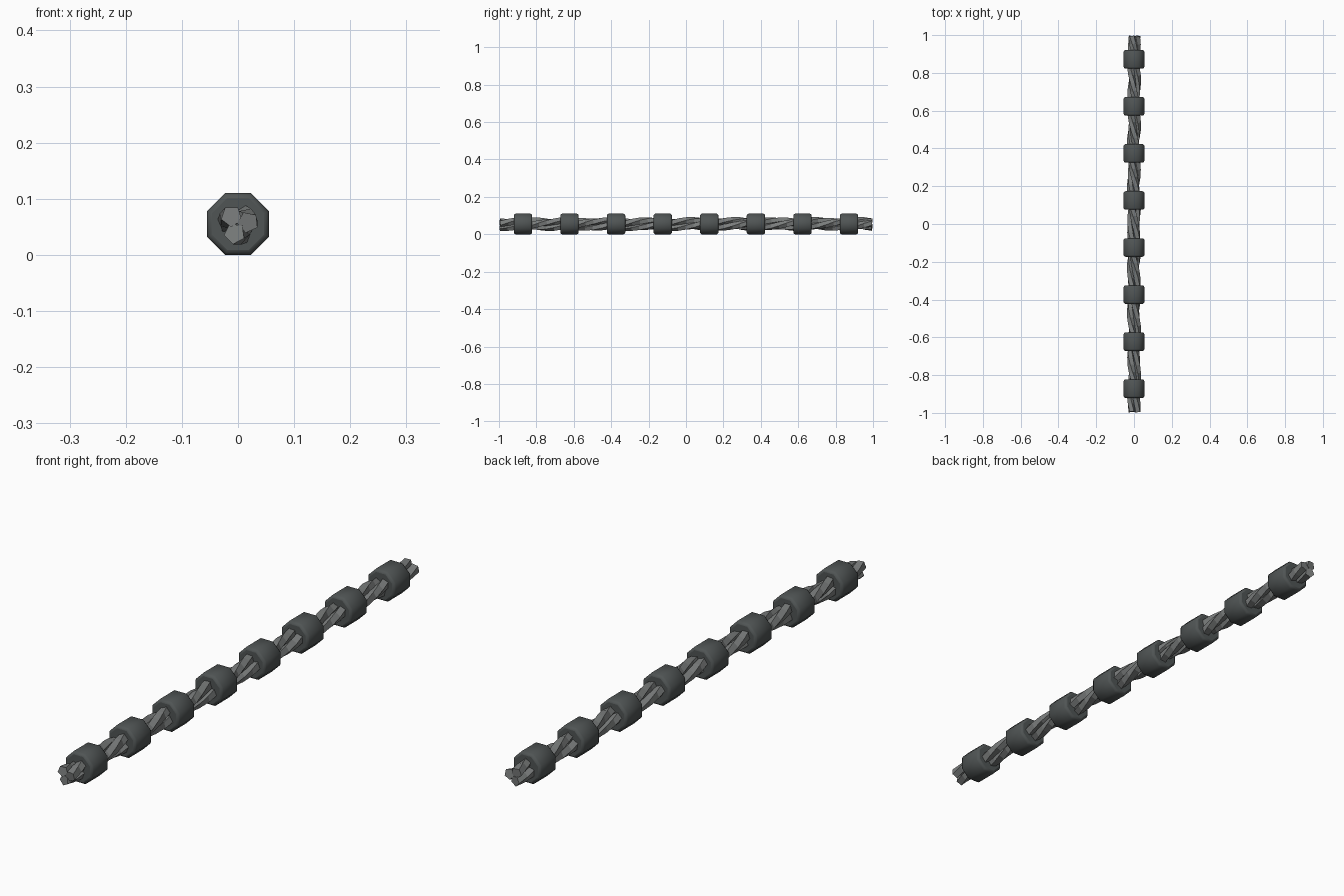
import bpy, bmesh, math
from mathutils import Vector

cube = bpy.data.objects.get("Cube")
if cube:
    bpy.data.objects.remove(cube, do_unlink=True)

CENTRE_Z = 0.055


def make_material(name, colour):
    mat = bpy.data.materials.new(name)
    mat.use_nodes = True
    mat.diffuse_color = (*colour, 1)
    bsdf = next(n for n in mat.node_tree.nodes if n.type == "BSDF_PRINCIPLED")
    bsdf.inputs["Base Color"].default_value = (*colour, 1)
    return mat


strand_grey = make_material("strand grey", (0.20, 0.21, 0.208))
collar_grey = make_material("dark collar grey", (0.080, 0.090, 0.090))


def loft(name, rings, mat):
    """Skin a list of closed rings and cap both ends."""
    bm = bmesh.new()
    loops = [[bm.verts.new(p) for p in ring] for ring in rings]
    n = len(loops[0])
    for a, b in zip(loops, loops[1:]):
        for i in range(n):
            j = (i + 1) % n
            bm.faces.new((a[i], a[j], b[j], b[i]))
    bm.faces.new(loops[0])
    bm.faces.new(loops[-1])
    bmesh.ops.recalc_face_normals(bm, faces=bm.faces)
    mesh = bpy.data.meshes.new(name)
    bm.to_mesh(mesh)
    bm.free()
    mesh.materials.append(mat)
    obj = bpy.data.objects.new(name, mesh)
    bpy.context.collection.objects.link(obj)
    return obj


# Three pentagonal strands wound around a common axis
TURNS, STEPS, ORBIT, RADIUS, HALF = 3, 48, 0.018, 0.0195, 0.994
rate = TURNS * math.pi / HALF


def strand_rings(start, phase):
    rings = []
    for s in range(STEPS + 1):
        y = -HALF + 2 * HALF * s / STEPS
        a = start + rate * (y + HALF)
        out = Vector((math.cos(a), 0, math.sin(a)))
        around = Vector((-math.sin(a), 0, math.cos(a)))
        tangent = (Vector((0, 1, 0)) + around * ORBIT * rate).normalized()
        side = out.cross(tangent)
        centre = out * ORBIT + Vector((0, y, CENTRE_Z))
        ring = []
        for k in range(5):
            t = phase + math.tau * k / 5
            ring.append(centre + (out * math.cos(t) - side * -math.sin(t)) * RADIUS)
        rings.append(ring)
    return rings


for i, phase in enumerate((32, -5, 11)):
    start = math.radians(10 + 120 * i)
    loft(f"strand_{i + 1}", strand_rings(start, math.radians(phase)), strand_grey)

# Eight octagonal collars with rounded rims
rim = [(0.049, 0.046), (0.047, 0.051), (0.040, 0.055)]
profile = [(-y, r) for y, r in rim] + rim[::-1]
for i in range(8):
    mid = (i - 3.5) * 0.249
    rings = []
    for y, apothem in profile:
        r = apothem / math.cos(math.pi / 8)
        angles = [math.pi / 8 + math.tau * k / 8 for k in range(8)]
        rings.append([(r * math.cos(a), mid + y, CENTRE_Z + r * math.sin(a)) for a in angles])
    collar = loft(f"collar_{i + 1}", rings, collar_grey)
    bpy.ops.object.select_all(action="DESELECT")
    collar.select_set(True)
    bpy.context.view_layer.objects.active = collar
    bpy.ops.object.shade_smooth_by_angle(angle=math.radians(50))
    # Keep the end caps flat with a crisp rim
    for face in collar.data.polygons:
        if len(face.vertices) == 8:
            face.use_smooth = False
